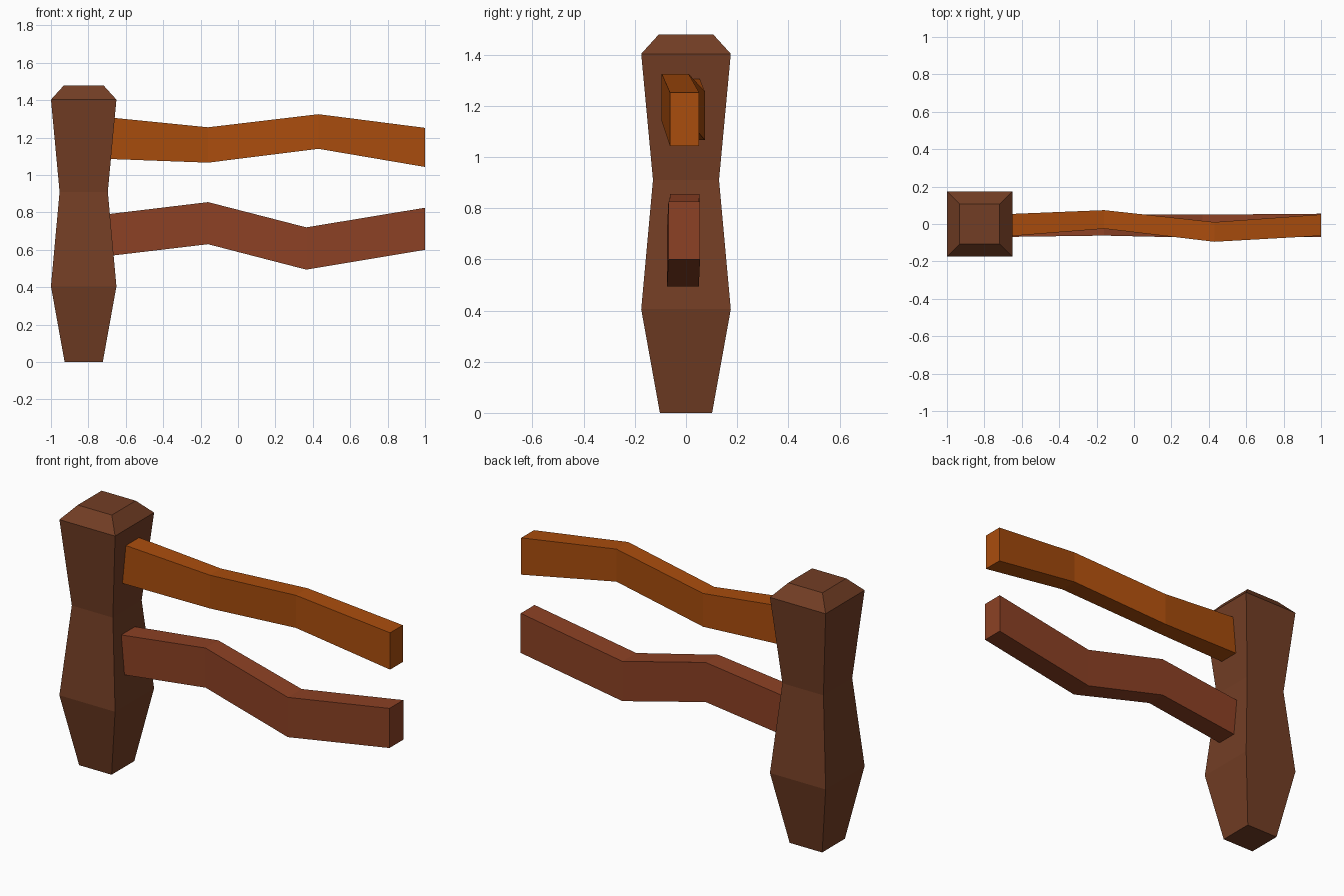
import bpy, bmesh

if "Cube" in bpy.data.objects:
    bpy.data.objects.remove(bpy.data.objects["Cube"])


def material(name, color):
    m = bpy.data.materials.new(name)
    m.diffuse_color = (*color, 1.0)
    m.use_nodes = True
    m.node_tree.nodes["Principled BSDF"].inputs["Base Color"].default_value = m.diffuse_color
    return m


def loft(name, rings, mat):
    """Skin a chain of four-cornered rings and cap both ends."""
    bm = bmesh.new()
    loops = [[bm.verts.new(p) for p in ring] for ring in rings]
    for a, b in zip(loops, loops[1:]):
        for i in range(4):
            j = (i + 1) % 4
            bm.faces.new((a[i], a[j], b[j], b[i]))
    bm.faces.new(loops[0])
    bm.faces.new(loops[-1])
    bmesh.ops.recalc_face_normals(bm, faces=bm.faces)
    me = bpy.data.meshes.new(name)
    bm.to_mesh(me)
    bm.free()
    me.materials.append(mat)
    ob = bpy.data.objects.new(name, me)
    bpy.context.collection.objects.link(ob)
    return ob


def post_ring(z, h, cx=-0.825):
    return [(cx - h, -h, z), (cx + h, -h, z), (cx + h, h, z), (cx - h, h, z)]


def rail_ring(x, y0, y1, z0, z1):
    return [(x, y0, z0), (x, y1, z0), (x, y1, z1), (x, y0, z1)]


# Post: square sections (height, half width)
post = [(0, 0.102), (0.405, 0.175), (0.91, 0.129), (1.403, 0.175), (1.478, 0.107)]
loft("post", [post_ring(*s) for s in post],
     material("dark brown wood", (0.171, 0.048, 0.018)))

# Rails: sections (x, y min, y max, z min, z max), first one sunk in the post
upper = [(-0.75, -0.072, 0.05, 1.088, 1.314), (-0.16, -0.025, 0.074, 1.066, 1.255),
         (0.43, -0.095, 0.01, 1.14, 1.325), (1.0, -0.063, 0.051, 1.043, 1.252)]
loft("upper_rail", [rail_ring(*s) for s in upper],
     material("orange brown wood", (0.402, 0.074, 0.004)))

lower = [(-0.75, -0.07, 0.054, 0.56, 0.784), (-0.16, -0.062, 0.052, 0.63, 0.855),
         (0.365, -0.074, 0.05, 0.494, 0.72), (1.0, -0.069, 0.055, 0.6, 0.825)]
loft("lower_rail", [rail_ring(*s) for s in lower],
     material("red brown wood", (0.265, 0.053, 0.018)))
